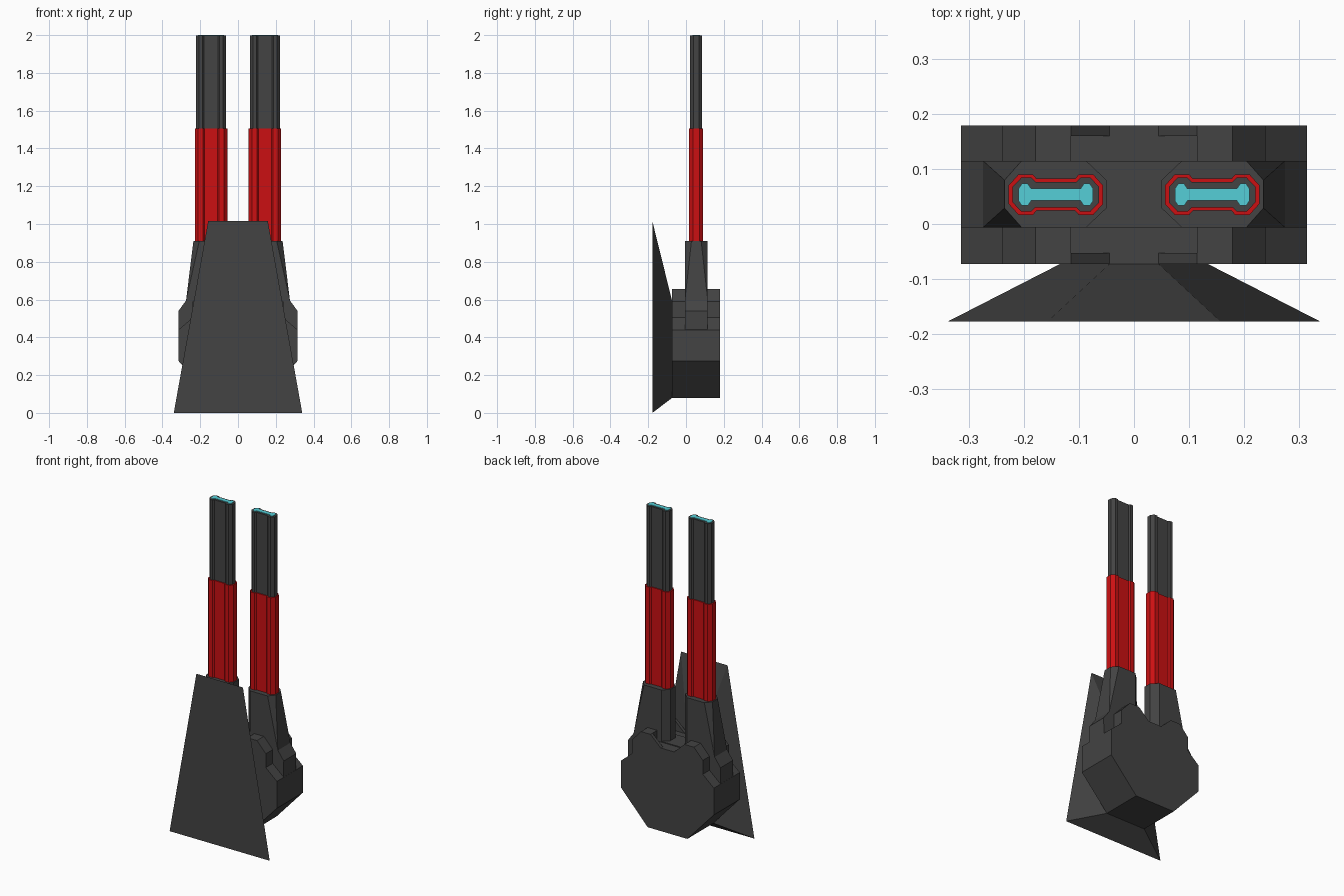
import bpy
import bmesh

cube = bpy.data.objects.get("Cube")
if cube:
    bpy.data.objects.remove(cube, do_unlink=True)


def material(name, rgb):
    mat = bpy.data.materials.new(name)
    mat.use_nodes = True
    mat.diffuse_color = (*rgb, 1)
    mat.node_tree.nodes["Principled BSDF"].inputs["Base Color"].default_value = (*rgb, 1)
    return mat


GREY = material("dark grey metal", (0.056, 0.056, 0.056))
RED = material("red sleeve", (0.6, 0.005, 0.006))
CYAN = material("cyan glow", (0.09, 0.62, 0.68))


def finish(name, bm, mat):
    bmesh.ops.recalc_face_normals(bm, faces=bm.faces)
    mesh = bpy.data.meshes.new(name)
    bm.to_mesh(mesh)
    bm.free()
    mesh.materials.append(mat)
    obj = bpy.data.objects.new(name, mesh)
    bpy.context.collection.objects.link(obj)
    return obj


def extrude(name, points, offset, mat):
    """Fill a closed outline and push it along the offset."""
    bm = bmesh.new()
    face = bm.faces.new([bm.verts.new(p) for p in points])
    result = bmesh.ops.extrude_face_region(bm, geom=[face], use_keep_orig=True)
    moved = [v for v in result["geom"] if isinstance(v, bmesh.types.BMVert)]
    bmesh.ops.translate(bm, verts=moved, vec=offset)
    return finish(name, bm, mat)


def hull(name, points, mat):
    bm = bmesh.new()
    verts = [bm.verts.new(p) for p in points]
    bmesh.ops.convex_hull(bm, input=verts)
    bmesh.ops.dissolve_limit(bm, angle_limit=0.01, verts=bm.verts, edges=bm.edges)
    return finish(name, bm, mat)


def slab(name, half, y0, y1):
    """Left-right symmetric profile in x and z, extruded along y."""
    outline = half + [(-x, z) for x, z in reversed(half)]
    return extrude(name, [(x, y0, z) for x, z in outline], (0, y1 - y0, 0), GREY)


# Turret body: end plates with sloped notches, stepped core, wide middle band
flank = [(0.135, 0.08), (0.315, 0.275), (0.315, 0.44), (0.24, 0.505),
         (0.24, 0.59), (0.18, 0.655), (0.115, 0.655)]
slab("front_end_plate", flank + [(0.045, 0.59)], -0.073, -0.053)
slab("back_end_plate", flank + [(0.045, 0.59)], 0.16, 0.18)
slab("body_core", flank + [(0.115, 0.59)], -0.053, 0.16)
slab("middle_band", [(0.314, 0.3), (0.315, 0.54), (0.275, 0.595)], -0.006, 0.115)

# Tapered front shield
shield = []
for y, z, w in [(-0.178, 0, 0.34), (-0.178, 1.015, 0.158),
                (-0.073, 0.08, 0.135), (-0.073, 0.59, 0.045)]:
    shield += [(-w, y, z), (w, y, z)]
hull("front_shield", shield, GREY)

# Twin guns
MID_X, MID_Y = 0.1425, 0.0535


def dumbbell(quarter, side, z):
    """Mirror a quarter outline into a closed dumbbell section."""
    half = quarter + [(-x, y) for x, y in reversed(quarter)]
    ring = half + [(x, -y) for x, y in reversed(half)]
    return [(side * (MID_X + x), MID_Y + y, z) for x, y in ring]


sleeve = [(0.086, 0.017), (0.068, 0.037), (0.042, 0.037), (0.035, 0.029)]
barrel = [(0.079, 0.014), (0.063, 0.031), (0.045, 0.031), (0.037, 0.023)]
glow = [(0.068, 0.011), (0.062, 0.02), (0.051, 0.02), (0.045, 0.011)]

for side, label in ((1, "left"), (-1, "right")):
    # Housing: eight-sided top, upright inside, flaring outward at the base
    points = []
    for y, t in ((0.115, 0.08), (-0.006, 0.029)):
        points += [(side * 0.275, y, 0.595)]
        points += [(side * x, y, 0.91) for x in (0.087, 0.205)]
        points += [(side * x, t, 0.91) for x in (0.05, 0.236)]
        points += [(side * 0.087, y, 0.55), (side * 0.05, t, 0.55),
                   (side * 0.275, y, 0.55)]
    hull(label + "_gun_housing", points, GREY)
    extrude(label + "_gun_sleeve", dumbbell(sleeve, side, 0.88), (0, 0, 0.625), RED)
    extrude(label + "_gun_barrel", dumbbell(barrel, side, 1.45), (0, 0, 0.547), GREY)
    extrude(label + "_muzzle_glow", dumbbell(glow, side, 1.992), (0, 0, 0.008), CYAN)
